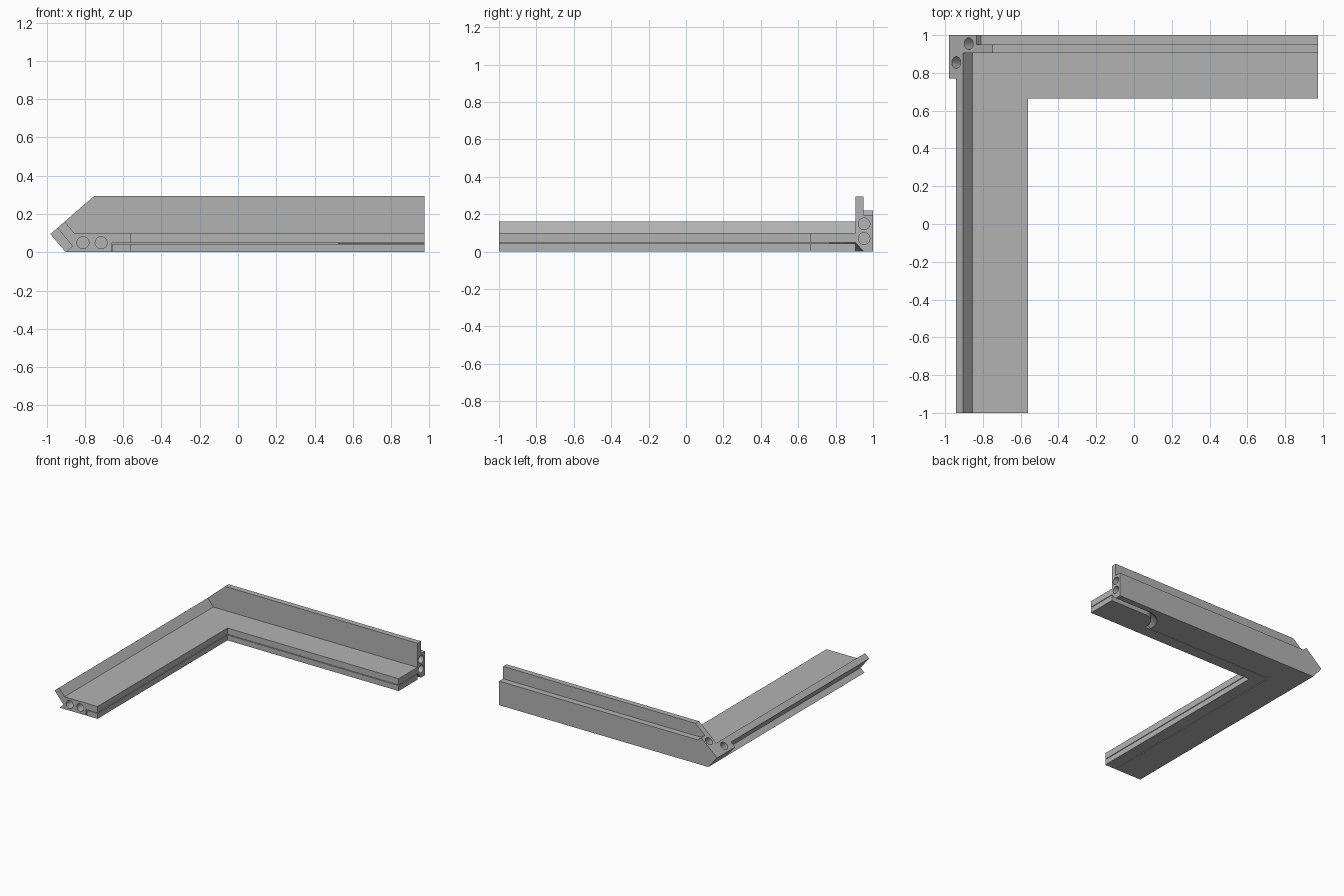
import bpy, bmesh, math
from mathutils import Vector

cube = bpy.data.objects.get("Cube")
if cube:
    bpy.data.objects.remove(cube)

grey = bpy.data.materials.new("plain_grey")
grey.use_nodes = True
grey.diffuse_color = (0.45, 0.45, 0.45, 1)
grey.node_tree.nodes["Principled BSDF"].inputs["Base Color"].default_value = (0.45, 0.45, 0.45, 1)


def loft(name, ring_a, ring_b):
    """Closed solid between two matching rings of 3D points."""
    bm = bmesh.new()
    a = [bm.verts.new(p) for p in ring_a]
    b = [bm.verts.new(p) for p in ring_b]
    bm.faces.new(a)
    bm.faces.new(b)
    for i in range(len(a)):
        j = (i + 1) % len(a)
        bm.faces.new((a[i], a[j], b[j], b[i]))
    bmesh.ops.recalc_face_normals(bm, faces=bm.faces)
    mesh = bpy.data.meshes.new(name)
    bm.to_mesh(mesh)
    bm.free()
    obj = bpy.data.objects.new(name, mesh)
    bpy.context.collection.objects.link(obj)
    mesh.materials.append(grey)
    return obj


def along_y(name, pts, y0, y1):
    return loft(name, [(x, y0, z) for x, z in pts], [(x, y1, z) for x, z in pts])


def along_z(name, pts, z0, z1):
    return loft(name, [(x, y, z0) for x, y in pts], [(x, y, z1) for x, y in pts])


def rod(name, start, direction, length, radius=0.031, sides=32):
    """Round cutter reaching both ways from its start point."""
    d = Vector(direction).normalized()
    u = d.orthogonal().normalized()
    v = d.cross(u)
    ring = [(u * math.cos(t) + v * math.sin(t)) * radius
            for t in (math.tau * i / sides for i in range(sides))]
    s = Vector(start)
    return loft(name, [s - d * 0.03 + r for r in ring], [s + d * length + r for r in ring])


def combine(obj, other, operation):
    mod = obj.modifiers.new(operation.lower(), 'BOOLEAN')
    mod.operation = operation
    mod.solver = 'EXACT'
    mod.object = other
    bpy.context.view_layer.objects.active = obj
    bpy.ops.object.modifier_apply(modifier=mod.name)
    bpy.data.objects.remove(other)


END = 0.975
FOOT, TIP = (-0.90, 0), (-0.98, 0.095)

# Side rail with its leaning lip and undercut groove
frame = along_y("corner_frame", [(-0.56, 0), FOOT, (-0.865, 0.032), (-0.943, 0.127),
                                 (-0.905, 0.16), (-0.855, 0.1), (-0.56, 0.1)], -1, 0.77)
pieces = [
    # Thick corner block of the side rail
    along_y("corner_block", [(-0.56, 0), FOOT, TIP, (-0.905, 0.16),
                             (-0.855, 0.1), (-0.56, 0.1)], 0.77, 0.905),
    # Back shelf
    along_z("back_shelf", [(-0.56, 0.665), (END, 0.665), (END, 0.905), (-0.56, 0.905)], 0, 0.1),
    # Tall back wall with a sloping end
    along_y("back_wall", [FOOT, TIP, (-0.75, 0.295), (END, 0.295), (END, 0)], 0.905, 0.95),
    # Lower outer layer with a small raised end
    along_y("outer_layer", [FOOT, TIP, (-0.835, 0.221), (-0.81, 0.195),
                            (END, 0.195), (END, 0)], 0.95, 1.0),
]
for piece in pieces:
    combine(frame, piece, 'UNION')

# Peg holes in both rail ends and in the sloping corner face
slope_in = (0.656, 0, -0.755)
holes = [((x, -1, 0.05), (0, 1, 0)) for x in (-0.81, -0.715)]
holes += [((END, 0.952, z), (-1, 0, 0)) for z in (0.148, 0.07)]
holes += [((-0.875, 0.955, 0.186), slope_in), ((-0.941, 0.855, 0.129), slope_in)]
for start, direction in holes:
    combine(frame, rod("hole_cutter", start, direction, 0.1), 'DIFFERENCE')


def strip_plan(gap, end):
    """L-shaped plan of the lower inner strip, open past its ends."""
    return [(-0.655 - gap, -end), (-0.56 + gap, -end), (-0.56 + gap, 0.665 - gap),
            (end, 0.665 - gap), (end, 0.76 + gap), (-0.655 - gap, 0.76 + gap)]


def tongue_plan(grow, end):
    """Widened end of the strip with one rounded corner."""
    r = 0.12 + grow
    arc = [(0.65 - r * math.cos(t), 0.785 + r * math.sin(t))
           for t in (math.pi / 2 * i / 12 for i in range(13))]
    return [(end, 0.70), (0.65 - r, 0.70)] + arc + [(end, 0.785 + r)]


# Recess under the frame, flared around the tongue
combine(frame, along_z("strip_cutter", strip_plan(0.006, 1.1), -0.05, 0.049), 'DIFFERENCE')
flare = loft("tongue_cutter", [(x, y, -0.004) for x, y in tongue_plan(0.049, 1.1)],
             [(x, y, 0.049) for x, y in tongue_plan(0, 1.1)])
combine(frame, flare, 'DIFFERENCE')

# Inner strip and tongue filling the recess with a thin gap above
strip = along_z("inner_strip", [(min(x, END), max(y, -1)) for x, y in strip_plan(0, 1.0)], 0, 0.044)
combine(strip, along_z("tongue", tongue_plan(0, END), 0, 0.044), 'UNION')

for obj in (frame, strip):
    bpy.ops.object.select_all(action='DESELECT')
    obj.select_set(True)
    bpy.context.view_layer.objects.active = obj
    bpy.ops.object.shade_smooth_by_angle(angle=math.radians(30))
